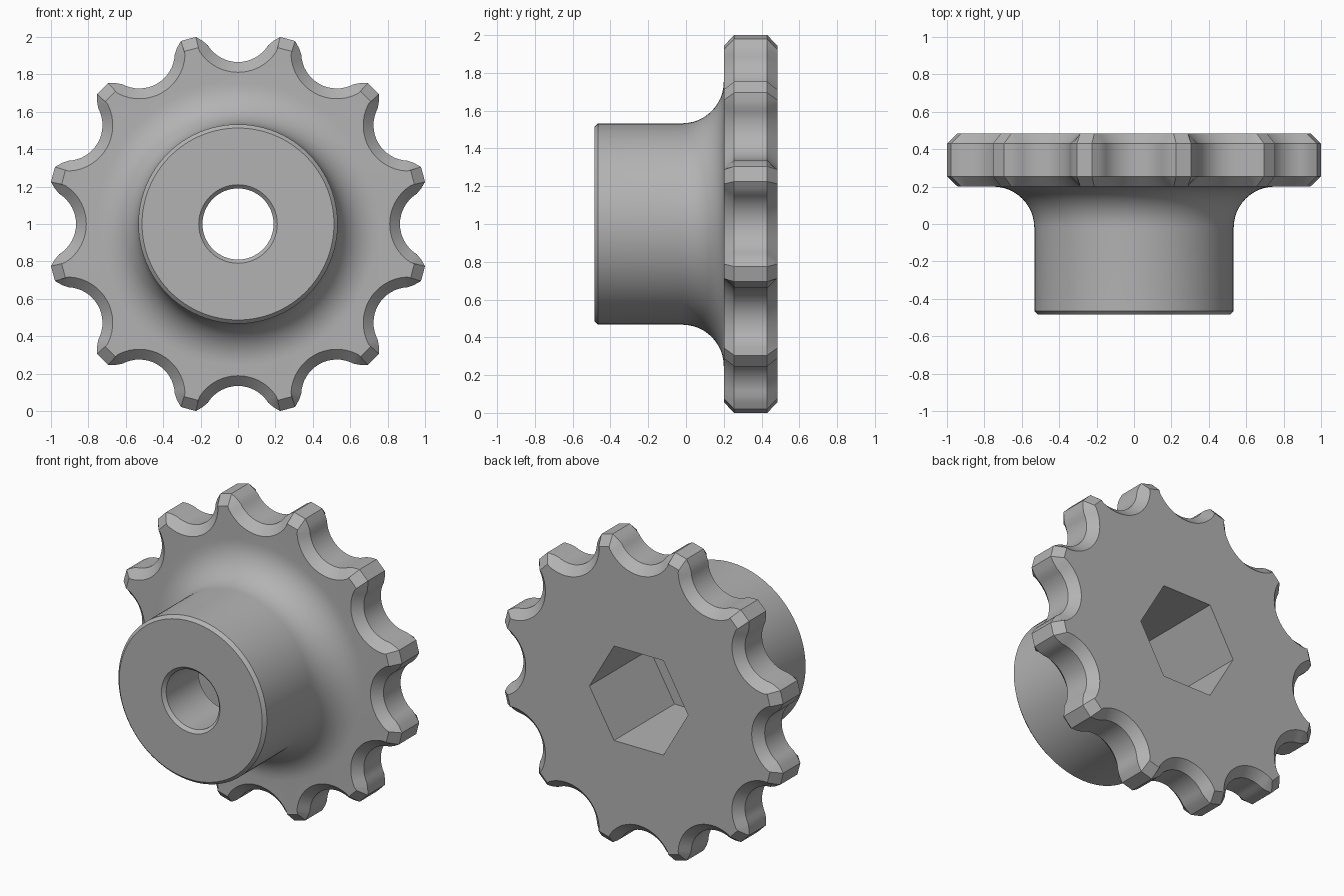
import bpy, bmesh
from math import sin, cos, pi, radians

cube = bpy.data.objects.get("Cube")
if cube:
    bpy.data.objects.remove(cube, do_unlink=True)

TEETH = 12
BACK, FACE, BEVEL = 0.485, 0.2, 0.055   # disc back and front in y, chamfer depth
FRONT = -0.485                          # hub front in y
MID_Z = 1.0                             # axle height

steel = bpy.data.materials.new("grey steel")
steel.use_nodes = True
steel.diffuse_color = (0.45, 0.45, 0.45, 1)
steel.node_tree.nodes["Principled BSDF"].inputs["Base Color"].default_value = (0.45, 0.45, 0.45, 1)


def loft(name, rings):
    """Closed solid through rings of (x, z) points, each ring at its own y."""
    bm = bmesh.new()
    loops = [[bm.verts.new((x, y, z + MID_Z)) for x, z in pts] for y, pts in rings]
    for a, b in zip(loops, loops[1:]):
        for i in range(len(a)):
            j = (i + 1) % len(a)
            bm.faces.new((a[i], a[j], b[j], b[i]))
    bm.faces.new(loops[0])
    bm.faces.new(loops[-1])
    bmesh.ops.recalc_face_normals(bm, faces=bm.faces)
    mesh = bpy.data.meshes.new(name)
    bm.to_mesh(mesh)
    bm.free()
    obj = bpy.data.objects.new(name, mesh)
    bpy.context.collection.objects.link(obj)
    mesh.materials.append(steel)
    return obj


def circle(radius, sides):
    return [(radius * cos(2 * pi * i / sides), radius * sin(2 * pi * i / sides))
            for i in range(sides)]


def turned(name, profile, sides):
    return loft(name, [(y, circle(r, sides)) for y, r in profile])


def tooth_outline(radius, sweep, flank):
    """Round valley with flank points on both sides, repeated around the axle."""
    arc = [radians(-sweep + 2 * sweep * i / 16) for i in range(17)]
    valley = [(radius * sin(a), 1.056 - radius * cos(a)) for a in arc]
    valley = [(-x, z) for x, z in reversed(flank)] + valley + flank
    points = []
    for k in range(TEETH):
        c, s = cos(2 * pi * k / TEETH), sin(2 * pi * k / TEETH)
        points += [(x * c + z * s, z * c - x * s) for x, z in valley]
    return points


def combine(target, tool, operation):
    tool.hide_render = True
    mod = target.modifiers.new(operation.lower(), "BOOLEAN")
    mod.operation, mod.object, mod.solver = operation, tool, "EXACT"
    bpy.context.view_layer.objects.active = target
    bpy.ops.object.modifier_apply(modifier=mod.name)
    bpy.data.objects.remove(tool, do_unlink=True)


# Toothed disc, chamfered on both faces
wide = tooth_outline(0.19, 58, [(0.188, 0.978), (0.225, 1.0)])
narrow = tooth_outline(0.245, 56, [(0.208, 0.928), (0.212, 0.943)])
sprocket = loft("toothed_sprocket", [(FACE, narrow), (FACE + BEVEL, wide),
                                     (BACK - BEVEL, wide), (BACK, narrow)])

# Hub with chamfered front rim and a fillet flowing into the disc
HUB, FILLET = 0.533, 0.22
profile = [(FRONT, HUB - 0.02), (FRONT + 0.02, HUB)]
for i in range(13):
    a = pi / 2 * i / 12
    profile.append((FACE - FILLET + FILLET * sin(a), HUB + FILLET * (1 - cos(a))))
profile.append((FACE + 0.1, HUB + FILLET))
combine(sprocket, turned("hub", profile, 96), "UNION")

# Round bore with flared mouth, then the hexagonal socket at the back
bore = [(FRONT - 0.1, 0.31), (FRONT + 0.02, 0.19), (0.1, 0.19)]
combine(sprocket, turned("bore_cutter", bore, 64), "DIFFERENCE")
socket = [(BACK - 0.62, 0.354), (BACK + 0.1, 0.354)]
combine(sprocket, turned("socket_cutter", socket, 6), "DIFFERENCE")

# Smooth curves, crisp edges
bpy.ops.object.select_all(action="DESELECT")
sprocket.select_set(True)
bpy.context.view_layer.objects.active = sprocket
bpy.ops.object.shade_smooth_by_angle(angle=radians(25))
